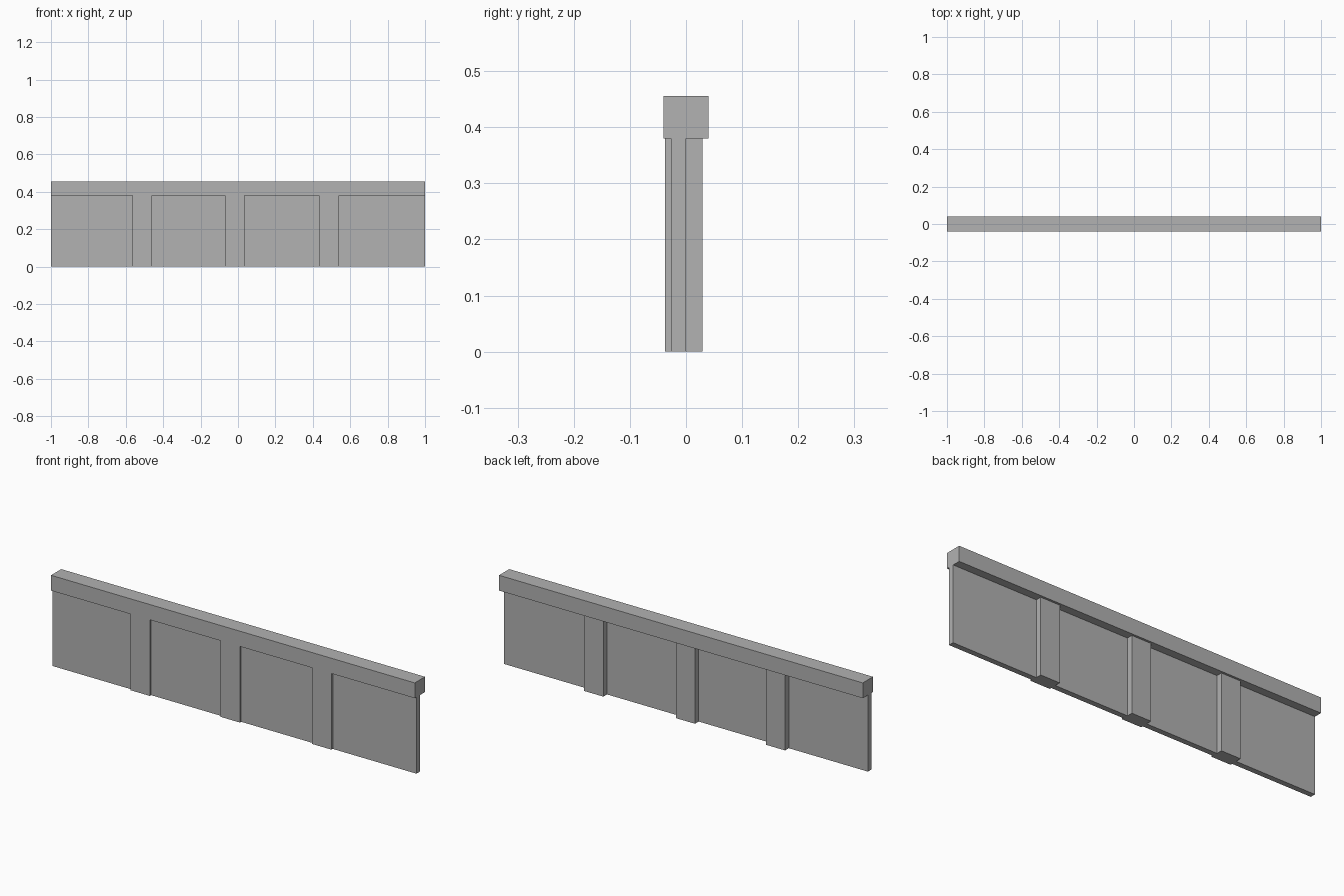
import bpy

if "Cube" in bpy.data.objects:
    bpy.data.objects.remove(bpy.data.objects["Cube"], do_unlink=True)

# Single plain grey
GREY = (0.445, 0.445, 0.445, 1)
grey = bpy.data.materials.new("plain_grey")
grey.use_nodes = True
grey.diffuse_color = GREY
grey.node_tree.nodes["Principled BSDF"].inputs["Base Color"].default_value = GREY


def box(name, x, y, z):
    """Add a box spanning the given (min, max) ranges."""
    spans = (x, y, z)
    bpy.ops.mesh.primitive_cube_add(size=1, location=[(a + b) / 2 for a, b in spans])
    obj = bpy.context.object
    obj.name = name
    obj.scale = [b - a for a, b in spans]
    bpy.ops.object.transform_apply(location=False, rotation=False, scale=True)
    obj.data.materials.append(grey)
    return obj


WALL_TOP = 0.38

# Thin wall panel and the thick rail along its top
box("wall_panel", (-1, 1), (-0.027, 0), (0, WALL_TOP))
box("top_rail", (-1, 1), (-0.04, 0.04), (WALL_TOP, 0.456))

# Posts, standing proud of both faces of the panel
for name, x in (("right_post", -0.512), ("middle_post", -0.017), ("left_post", 0.487)):
    box(name, (x - 0.053, x + 0.053), (-0.037, 0.029), (0, WALL_TOP))
